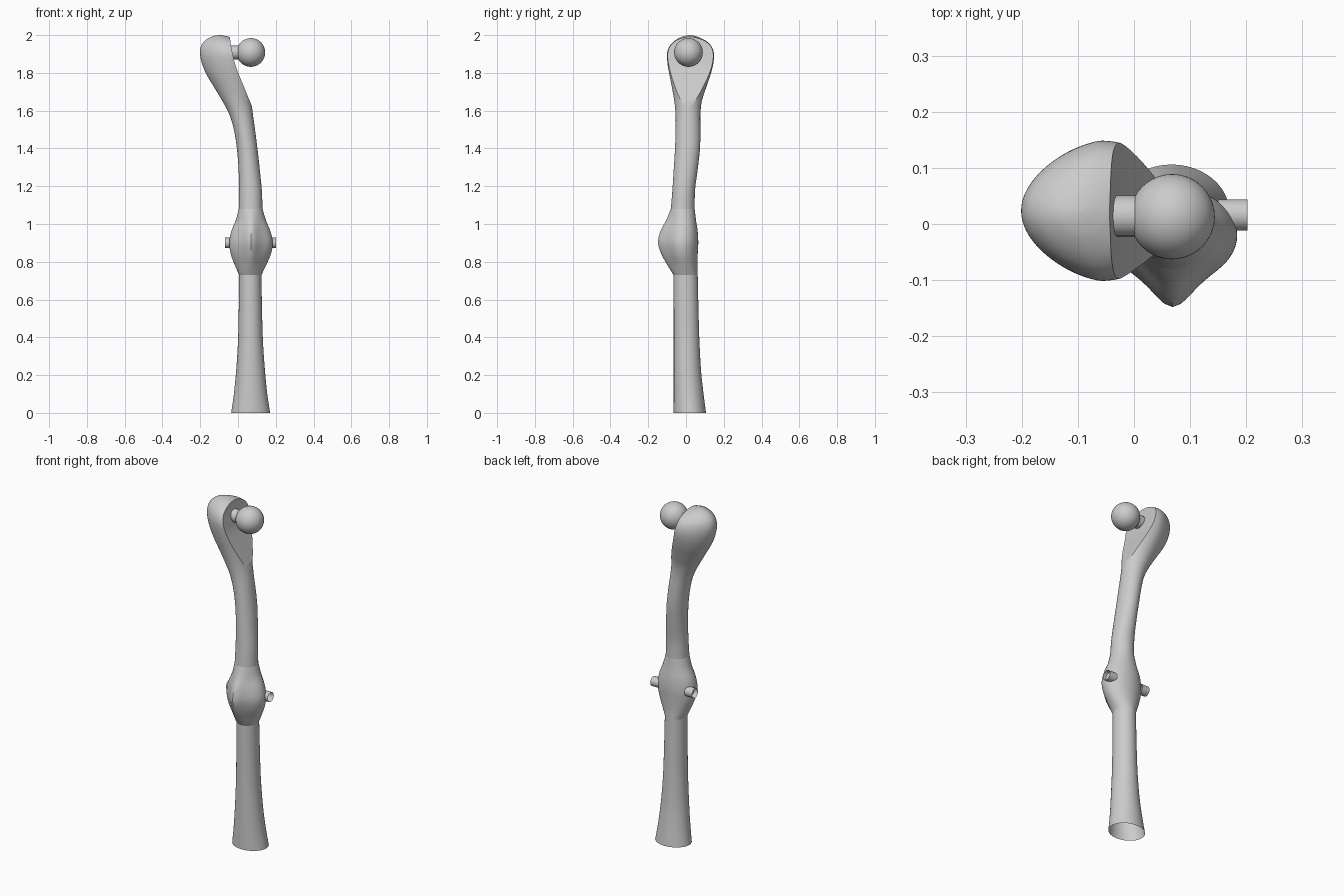
import bpy, bmesh, math
from mathutils import Vector, Matrix

if "Cube" in bpy.data.objects:
    bpy.data.objects.remove(bpy.data.objects["Cube"])

SEG = 48
# stations: z, x_min, x_max, y_front, y_back, front bump
SHIN = [(0, -.036, .170, -.065, .106, 0), (.1, -.022, .155, -.065, .093, 0),
        (.22, -.010, .143, -.065, .080, 0), (.38, 0, .132, -.065, .071, 0),
        (.55, .004, .127, -.065, .066, 0), (.73, .006, .124, -.066, .062, 0)]
KNEE = [(.73, .006, .124, -.066, .062, 0), (.78, -.016, .148, -.075, .060, .022),
        (.84, -.038, .174, -.095, .062, .035), (.90, -.046, .184, -.105, .065, .043),
        (.96, -.036, .172, -.098, .062, .038), (1.02, -.012, .148, -.083, .053, .022),
        (1.08, .004, .130, -.080, .046, 0)]
THIGH = [(1.08, .004, .130, -.080, .046, 0), (1.18, .006, .126, -.072, .048, 0),
         (1.29, .003, .115, -.065, .062, 0), (1.40, -.006, .103, -.058, .074, 0),
         (1.50, -.022, .090, -.055, .076, 0), (1.58, -.046, .079, -.055, .076, 0),
         (1.65, -.082, .072, -.062, .084, 0), (1.72, -.124, .073, -.074, .106, 0),
         (1.79, -.166, .077, -.088, .130, 0), (1.85, -.191, .080, -.098, .145, 0),
         (1.90, -.201, .078, -.101, .148, 0), (1.94, -.196, .060, -.088, .135, 0),
         (1.968, -.178, .020, -.063, .108, 0), (1.988, -.148, -.035, -.030, .070, 0),
         (1.997, -.122, -.073, -.002, .040, 0), (2.0, -.095, -.095, .02, .02, 0)]
# side profile (z, x) of the concave flat cut on the inner hip
CUT = [(1.60, .082), (1.63, .071), (1.72, .034), (1.83, -.010), (1.90, -.028), (1.95, -.038), (2.0, -.044)]


def spline(pts, steps):
    """Catmull-Rom through all stations."""
    out = []
    for i in range(len(pts) - 1):
        p1, p2 = Vector(pts[i]), Vector(pts[i + 1])
        p0 = Vector(pts[i - 1]) if i else 2 * p1 - p2
        p3 = Vector(pts[i + 2]) if i + 2 < len(pts) else 2 * p2 - p1
        for s in range(steps):
            t = s / steps
            out.append(.5 * (2 * p1 + (p2 - p0) * t + (2 * p0 - 5 * p1 + 4 * p2 - p3) * t * t
                             + (3 * p1 - p0 - 3 * p2 + p3) * t ** 3))
    return out + [Vector(pts[-1])]


CUT_LINE = spline(CUT, 8)


def cut_x(z):
    for a, b in zip(CUT_LINE, CUT_LINE[1:]):
        if a[0] <= z <= b[0]:
            return a[1] + (b[1] - a[1]) * (z - a[0]) / (b[0] - a[0])
    return 9


def finish(bm, name, angle=35):
    me = bpy.data.meshes.new(name)
    bm.to_mesh(me)
    bm.free()
    ob = bpy.data.objects.new(name, me)
    bpy.context.collection.objects.link(ob)
    bpy.ops.object.select_all(action='DESELECT')
    ob.select_set(True)
    bpy.context.view_layer.objects.active = ob
    bpy.ops.object.shade_smooth_by_angle(angle=math.radians(angle))
    return ob


def loft(name, stations):
    bm = bmesh.new()
    rings = []
    for z, x0, x1, y0, y1, bump in spline(stations, 5):
        cx, rx, cy, ry = (x0 + x1) / 2, (x1 - x0) / 2, (y0 + y1) / 2, (y1 - y0) / 2
        # the ring starts and ends where the cut crosses it
        c = (cut_x(z) - cx) / rx if rx > 1e-5 else 1
        a0 = math.acos(max(-1, min(1, c)))
        pinch = .2 * max(0, min(1, (z - 1.6) / .3))
        ring = []
        for i in range(SEG + 1):
            a = a0 + (2 * math.pi - 2 * a0) * i / SEG
            x = rx * math.cos(a)
            y = cy + ry * math.sin(a) * (1 - pinch * max(0, -math.cos(a)))
            if math.sin(a) < 0:
                y -= bump * math.exp(-(x / .042) ** 2)
            ring.append(bm.verts.new((cx + x, y, z)))
        rings.append(ring)
    n = SEG + 1
    for lo, hi in zip(rings, rings[1:]):
        for i in range(n):
            j = (i + 1) % n
            bm.faces.new((lo[i], lo[j], hi[j], hi[i]))
    bmesh.ops.remove_doubles(bm, verts=bm.verts, dist=1e-5)
    bmesh.ops.recalc_face_normals(bm, faces=bm.faces)
    return finish(bm, name)


def rod(name, xa, xb, y, z, r):
    bm = bmesh.new()
    m = Matrix.Translation(((xa + xb) / 2, y, z)) @ Matrix.Rotation(math.pi / 2, 4, 'Y')
    bmesh.ops.create_cone(bm, cap_ends=False, segments=20, radius1=r, radius2=r,
                          depth=xb - xa, matrix=m)
    return finish(bm, name)


# leg bones
loft("shin", SHIN)
loft("knee", KNEE)
loft("thigh", THIGH)

# knee pin, one open stub on each side
rod("knee_pin_left", -.07, -.02, .016, .9, .028)
rod("knee_pin_right", .15, .202, .016, .9, .028)

# hip ball and its neck
rod("hip_neck", -.05, .01, .014, 1.908, .037)
bm = bmesh.new()
bmesh.ops.create_icosphere(bm, subdivisions=4, radius=.076, matrix=Matrix.Translation((.068, .013, 1.908)))
finish(bm, "hip_ball")
